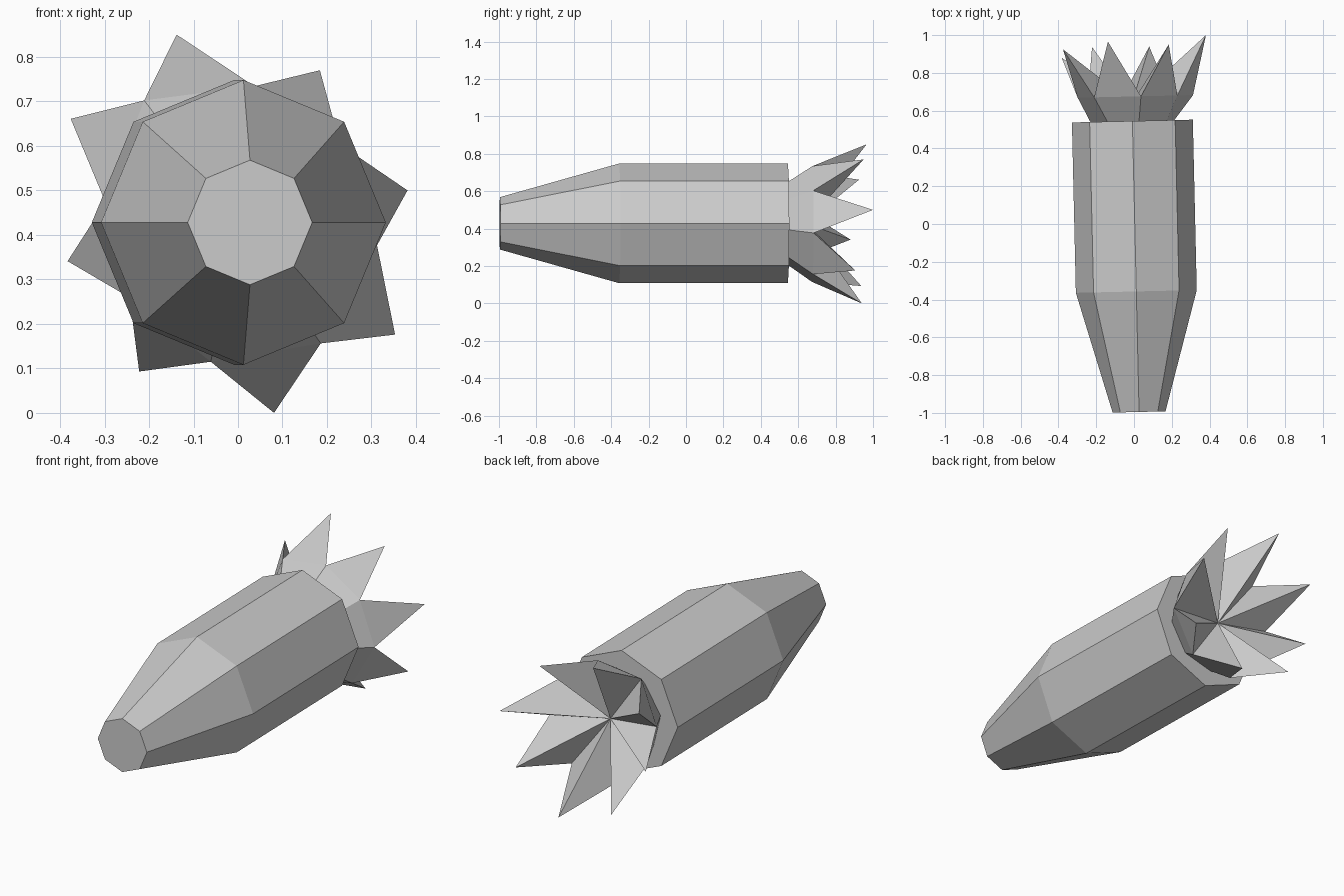
import bpy
from math import cos, sin, radians

cube = bpy.data.objects.get("Cube")
if cube:
    bpy.data.objects.remove(cube, do_unlink=True)

SIDES = 8
TILT = 0.023        # the long axis leans slightly sideways
AXIS_X, AXIS_Z = 0.004, 0.428

grey = bpy.data.materials.new("light grey")
grey.use_nodes = True
colour = (0.6, 0.6, 0.6, 1)
grey.diffuse_color = colour
grey.node_tree.nodes["Principled BSDF"].inputs["Base Color"].default_value = colour


def axis_point(y, radius=0, angle=0):
    """Point around the leaning axis, at a distance and angle from it."""
    across = radius * cos(radians(angle))
    return (AXIS_X - TILT * y + across, y + TILT * across,
            AXIS_Z + radius * sin(radians(angle)))


def ring(y, radii, start=0):
    return [axis_point(y, r, start + 360 / SIDES * i) for i, r in enumerate(radii)]


def bridge(a, b):
    """Quads joining two rings that start at vertex numbers a and b."""
    faces = []
    for i in range(SIDES):
        j = (i + 1) % SIDES
        faces.append((a + i, b + i, b + j, a + j))
    return faces


def build(name, verts, faces):
    mesh = bpy.data.meshes.new(name)
    mesh.from_pydata(verts, [], faces)
    mesh.materials.append(grey)
    mesh.update()
    obj = bpy.data.objects.new(name, mesh)
    bpy.context.collection.objects.link(obj)
    return obj


# Tapered eight-sided body with flat ends
profile = [(-0.995, 0.14), (-0.357, 0.32), (0.545, 0.32)]
verts, faces = [], []
for y, radius in profile:
    verts += ring(y, [radius] * SIDES)
for step in range(len(profile) - 1):
    faces += bridge(step * SIDES, (step + 1) * SIDES)
faces.append(tuple(range(SIDES)))
faces.append(tuple(reversed(range(len(verts) - SIDES, len(verts)))))
build("body", verts, faces)

# Flared tail: collar, uneven rim, spikes, and a folded fan inside
START = -9
rim_radii = [0.328, 0.298, 0.31, 0.339, 0.29, 0.287, 0.317, 0.336]
tips = [(0.381, 1.0, 0.5), (0.184, 0.95, 0.77), (-0.138, 0.965, 0.85),
        (-0.376, 0.925, 0.661), (-0.383, 0.88, 0.341), (-0.222, 0.937, 0.093),
        (0.081, 0.94, 0.0), (0.353, 0.905, 0.176)]
verts = ring(0.545, [0.225] * SIDES, START) + ring(0.675, rim_radii, START) + tips
verts.append(axis_point(0.64))
apex = len(verts) - 1
faces = bridge(0, SIDES)
for i in range(SIDES):
    left, right = SIDES + i, SIDES + (i + 1) % SIDES
    tip = 2 * SIDES + i
    faces += [(left, tip, right), (left, apex, tip), (tip, apex, right)]
build("flared_tail", verts, faces)
